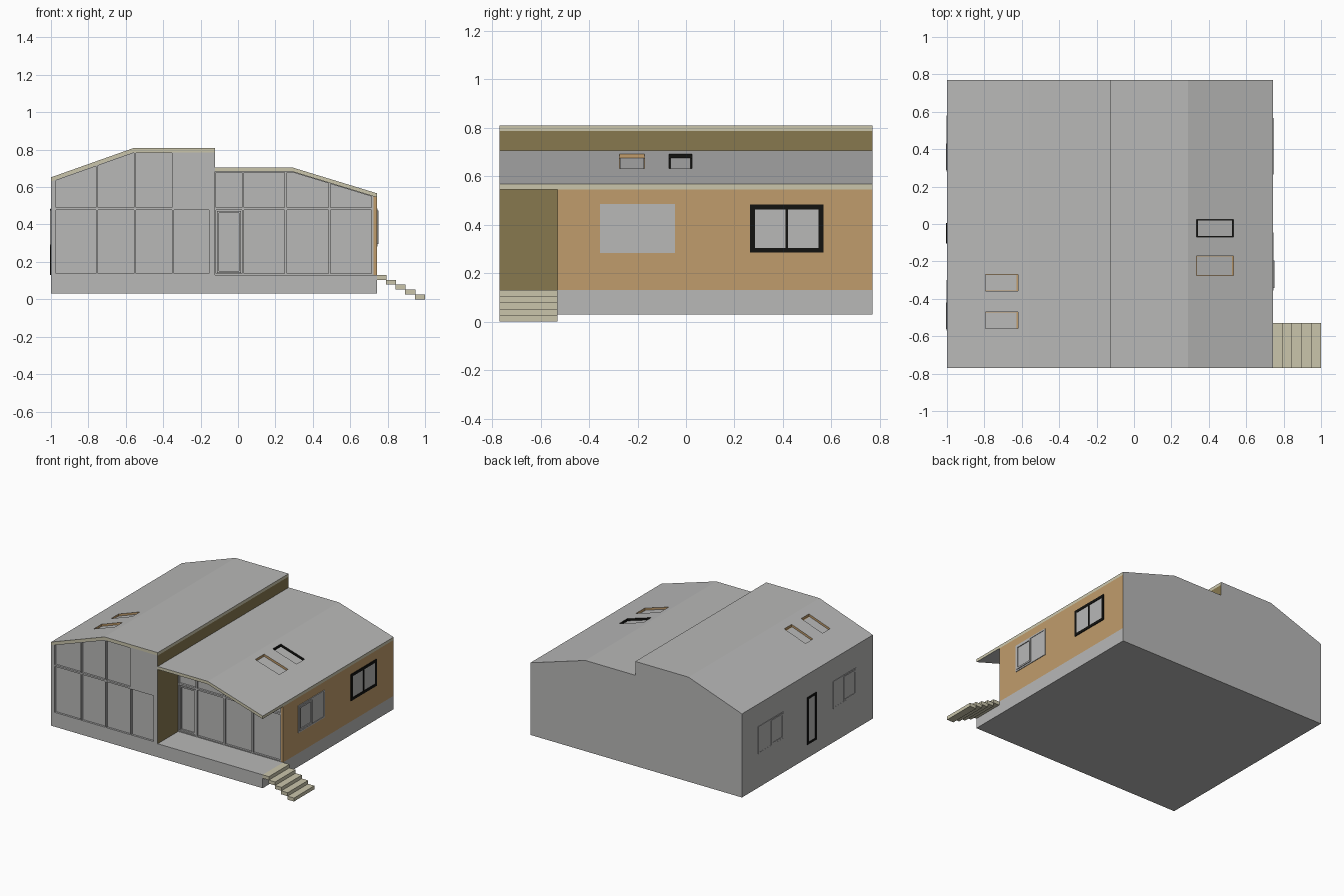
import bpy, bmesh
from mathutils import Vector

cube = bpy.data.objects.get("Cube")
if cube:
    bpy.data.objects.remove(cube)

# Palette: every object carries the same slots, so indices stay valid through cuts
PALETTE = {
    "grey": (0.48, 0.48, 0.475),
    "beige": (0.59, 0.56, 0.41),
    "tan_wall": (0.53, 0.335, 0.15),
    "olive_wall": (0.245, 0.19, 0.078),
    "black": (0.006, 0.006, 0.005),
}
MATS = []
for label, rgb in PALETTE.items():
    m = bpy.data.materials.new(label)
    m.use_nodes = True
    m.diffuse_color = (*rgb, 1)
    m.node_tree.nodes["Principled BSDF"].inputs["Base Color"].default_value = (*rgb, 1)
    MATS.append(m)
GREY, BEIGE, TAN, OLIVE, BLACK = range(5)


def prisms(name, profiles, y0, y1, rule):
    """Extrude (x, z) profiles from y0 to y1; rule gives a colour from the face normal."""
    bm = bmesh.new()
    for pts in profiles:
        a = [bm.verts.new((x, y0, z)) for x, z in pts]
        b = [bm.verts.new((x, y1, z)) for x, z in pts]
        bm.faces.new(a)
        bm.faces.new(b[::-1])
        for i in range(len(pts)):
            j = (i + 1) % len(pts)
            bm.faces.new((a[j], a[i], b[i], b[j]))
    bmesh.ops.recalc_face_normals(bm, faces=bm.faces)
    bm.normal_update()
    for f in bm.faces:
        f.material_index = rule(f.normal) if callable(rule) else rule
    me = bpy.data.meshes.new(name)
    bm.to_mesh(me)
    bm.free()
    for m in MATS:
        me.materials.append(m)
    ob = bpy.data.objects.new(name, me)
    bpy.context.collection.objects.link(ob)
    return ob


def rect(x0, x1, z0, z1):
    return [(x0, z0), (x1, z0), (x1, z1), (x0, z1)]


def box(name, x0, x1, y0, y1, z0, z1, rule):
    return prisms(name, [rect(x0, x1, z0, z1)], y0, y1, rule)


def cut(ob, cutter):
    mod = ob.modifiers.new("cut", 'BOOLEAN')
    mod.operation = 'DIFFERENCE'
    mod.solver = 'EXACT'
    mod.object = cutter
    bpy.context.view_layer.objects.active = ob
    bpy.ops.object.modifier_apply(modifier=mod.name)
    bpy.data.objects.remove(cutter)


def trim(n):
    return BEIGE if n.y < -0.5 or n.x > 0.8 else GREY


def lower(pts, d):
    return [(x, z - d) for x, z in pts]


FRONT, BACK, PORCH = -0.77, 0.77, -0.53
LEFT, STEP, RIGHT = -1.0, -0.122, 0.742
FLOOR, GROUND, THICK = 0.13, 0.03, 0.022
high_line = [(LEFT, 0.652), (-0.56, 0.808), (STEP, 0.808)]
low_line = [(STEP, 0.705), (0.29, 0.705), (RIGHT, 0.567)]


def height(line, x):
    for (xa, za), (xb, zb) in zip(line, line[1:]):
        if xa <= x <= xb:
            return za + (zb - za) * (x - xa) / (xb - xa)


# Tall wing and its roof
tall_wing = prisms("tall_wing",
                   [[(LEFT, GROUND)] + lower(high_line, THICK) + [(STEP, GROUND)]],
                   FRONT, BACK, lambda n: OLIVE if n.x > 0.8 else GREY)
tall_roof = prisms("tall_roof", [high_line + lower(high_line, THICK)[::-1]], FRONT, BACK, trim)

# Low wing set back behind the porch, with a tan side wall and overhanging roof
box("porch_base", STEP, RIGHT, FRONT, BACK, GROUND, FLOOR, GREY)
INNER = 0.725
under = [(STEP, 0.705), (0.29, 0.705), (INNER, height(low_line, INNER))]
low_wing = prisms("low_wing", [[(STEP, FLOOR)] + lower(under, THICK) + [(INNER, FLOOR)]],
                  PORCH, BACK, GREY)
prisms("side_wall", [[(INNER, FLOOR), (INNER, height(low_line, INNER) - THICK),
                      (RIGHT, height(low_line, RIGHT) - THICK), (RIGHT, FLOOR)]],
       PORCH, BACK, lambda n: GREY if n.y > 0.5 else TAN)
low_roof = prisms("low_roof", [low_line + lower(low_line, THICK)[::-1]], FRONT, BACK, trim)


# Glazed fronts: recessed panes, the upper ones following the roof
def panes(line, spans, uppers):
    shapes = [rect(a, b, 0.137, 0.478) for a, b in spans]
    for a, b in spans[:uppers]:
        gap = THICK + 0.004
        mid = [(x, z - gap) for x, z in line if a < x < b]
        shapes.append([(b, 0.49), (a, 0.49), (a, height(line, a) - gap)] + mid
                      + [(b, height(line, b) - gap)])
    return shapes


tall_spans = [(-0.972, -0.758), (-0.748, -0.556), (-0.546, -0.352), (-0.342, -0.155)]
low_spans = [(-0.118, 0.022), (0.032, 0.248), (0.262, 0.484), (0.494, 0.715)]
cut(tall_wing, prisms("pane_cutter", panes(high_line, tall_spans, 3), FRONT - 0.1, FRONT + 0.015, GREY))
cut(low_wing, prisms("pane_cutter", panes(low_line, low_spans, 4), PORCH - 0.1, PORCH + 0.015, GREY))


# Porch door frame inside the first pane
def ring(a, b, z0, z1, w):
    return [rect(a, a + w, z0, z1), rect(b - w, b, z0, z1),
            rect(a + w, b - w, z0, z0 + w), rect(a + w, b - w, z1 - w, z1)]


prisms("porch_door_frame", ring(-0.112, 0.016, 0.14, 0.472, 0.01), PORCH + 0.005, PORCH + 0.016, GREY)


# Skylights: shallow wells with coloured sides and a grey pane
def skylight(name, roof, line, x0, x1, y0, y1, colour, inset):
    def slab(a, b, top, bottom):
        za, zb = height(line, a), height(line, b)
        return [(a, za + top), (b, zb + top), (b, zb + bottom), (a, za + bottom)]
    cut(roof, prisms("well_cutter", [slab(x0, x1, 0.05, -0.018)], y0, y1, colour))
    prisms(name, [slab(x0 + inset, x1 - 0.008, -0.015, -0.0185)], y0 + inset, y1 - inset, GREY)


skylight("skylight_low_back", low_roof, low_line, 0.335, 0.532, -0.07, 0.025, BLACK, 0.006)
skylight("skylight_low_front", low_roof, low_line, 0.335, 0.532, -0.275, -0.172, TAN, 0.002)
skylight("skylight_tall_back", tall_roof, high_line, -0.795, -0.62, -0.357, -0.27, TAN, 0.002)
skylight("skylight_tall_front", tall_roof, high_line, -0.795, -0.62, -0.56, -0.47, TAN, 0.002)


# Side windows: a pane plate with a bar frame standing proud of the wall
def side_frame(name, wall, y0, y1, z0, z1, w, depth, colour, mullion=None):
    out = 1 if wall > 0 else -1
    xs = sorted((wall, wall + out * depth))
    bars = [(y0, y0 + w, z0, z1), (y1 - w, y1, z0, z1),
            (y0 + w, y1 - w, z0, z0 + w), (y0 + w, y1 - w, z1 - w, z1)]
    if mullion is not None:
        bars.append((mullion - 0.005, mullion + 0.005, z0 + w, z1 - w))
    for i, (a, b, c, d) in enumerate(bars):
        box(f"{name}_bar_{i + 1}", *xs, a, b, c, d, colour)
    px = sorted((wall, wall + out * 0.002))
    box(f"{name}_pane", *px, y0 + w, y1 - w, z0 + w, z1 - w, GREY)


side_frame("black_window", RIGHT, 0.265, 0.567, 0.284, 0.482, 0.02, 0.005, BLACK, 0.415)
side_frame("grey_window", RIGHT, -0.355, -0.045, 0.282, 0.485, 0.01, 0.005, GREY)
side_frame("grey_window_sash", RIGHT, -0.343, -0.196, 0.296, 0.474, 0.012, 0.008, GREY)
# Far side: two plain windows and a narrow black-framed door, kept within the width
WEST = LEFT
side_frame("far_window_back", WEST, 0.28, 0.58, 0.282, 0.485, 0.008, 0.003, GREY)
side_frame("far_window_back_sash", WEST, 0.288, 0.43, 0.292, 0.475, 0.012, 0.005, GREY)
side_frame("far_window_front", WEST, -0.57, -0.30, 0.282, 0.485, 0.008, 0.003, GREY)
side_frame("far_window_front_sash", WEST, -0.562, -0.42, 0.292, 0.475, 0.012, 0.005, GREY)
side_frame("far_door", WEST, -0.105, 0.005, 0.13, 0.482, 0.016, 0.005, BLACK)

# Porch stairs: five thin treads stepping down
run, rise = (1.0 - RIGHT) / 5, FLOOR / 5
for i in range(5):
    x = RIGHT + i * run
    top = FLOOR - i * rise
    box(f"stair_tread_{i + 1}", x - (0.003 if i else 0), x + run, FRONT, PORCH, top - rise, top, BEIGE)
